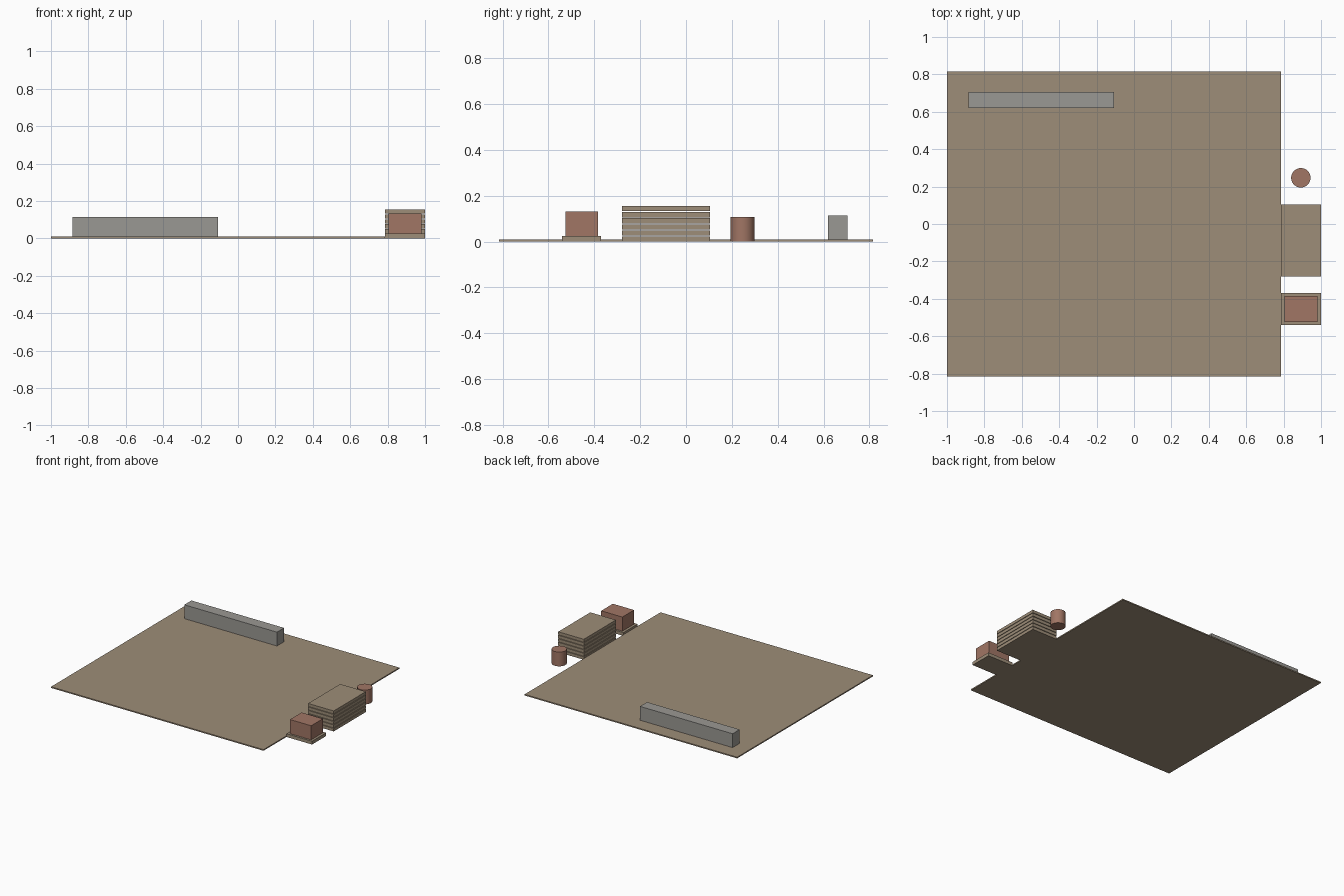
import bpy
import math

cube = bpy.data.objects.get("Cube")
if cube:
    bpy.data.objects.remove(cube, do_unlink=True)


def make_material(name, rgb):
    """Flat material from 8-bit sRGB values, stored as linear."""
    color = [((c / 255 + 0.055) / 1.055) ** 2.4 for c in rgb] + [1]
    mat = bpy.data.materials.new(name)
    mat.use_nodes = True
    mat.diffuse_color = color
    mat.node_tree.nodes["Principled BSDF"].inputs["Base Color"].default_value = color
    return mat


tan = make_material("tan", (157, 141, 120))
rust = make_material("rust", (161, 118, 101))
grey = make_material("grey", (154, 152, 147))


def box(name, x, y, z, mat):
    """Box given by its (low, high) range on each axis."""
    ranges = (x, y, z)
    bpy.ops.mesh.primitive_cube_add(size=1, location=[(a + b) / 2 for a, b in ranges])
    obj = bpy.context.object
    obj.name = name
    obj.scale = [b - a for a, b in ranges]
    bpy.ops.object.transform_apply(location=False, rotation=False, scale=True)
    obj.data.materials.append(mat)
    return obj


# Ground slab and the long barrier standing near its back edge
box("ground_slab", (-1, 0.785), (-0.815, 0.815), (0, 0.009), tan)
box("barrier", (-0.885, -0.107), (0.62, 0.705), (0.001, 0.114), grey)

# Stack of separate boards with thin gaps
side = (0.785, 1)
boards, pitch, thickness = 6, 0.0266, 0.0225
for i in range(boards):
    z = i * pitch
    box(f"stacked_board_{i + 1}", side, (-0.28, 0.105), (z, z + thickness), tan)

# Crate on its pallet
box("pallet", side, (-0.54, -0.37), (0, 0.025), tan)
box("crate", (0.804, 0.982), (-0.525, -0.385), (0.025, 0.132), rust)

# Drum
height = 0.108
bpy.ops.mesh.primitive_cylinder_add(vertices=32, radius=0.052, depth=height,
                                    location=(0.892, 0.247, height / 2))
drum = bpy.context.object
drum.name = "drum"
drum.data.materials.append(rust)
bpy.ops.object.shade_smooth_by_angle(angle=math.radians(30))
